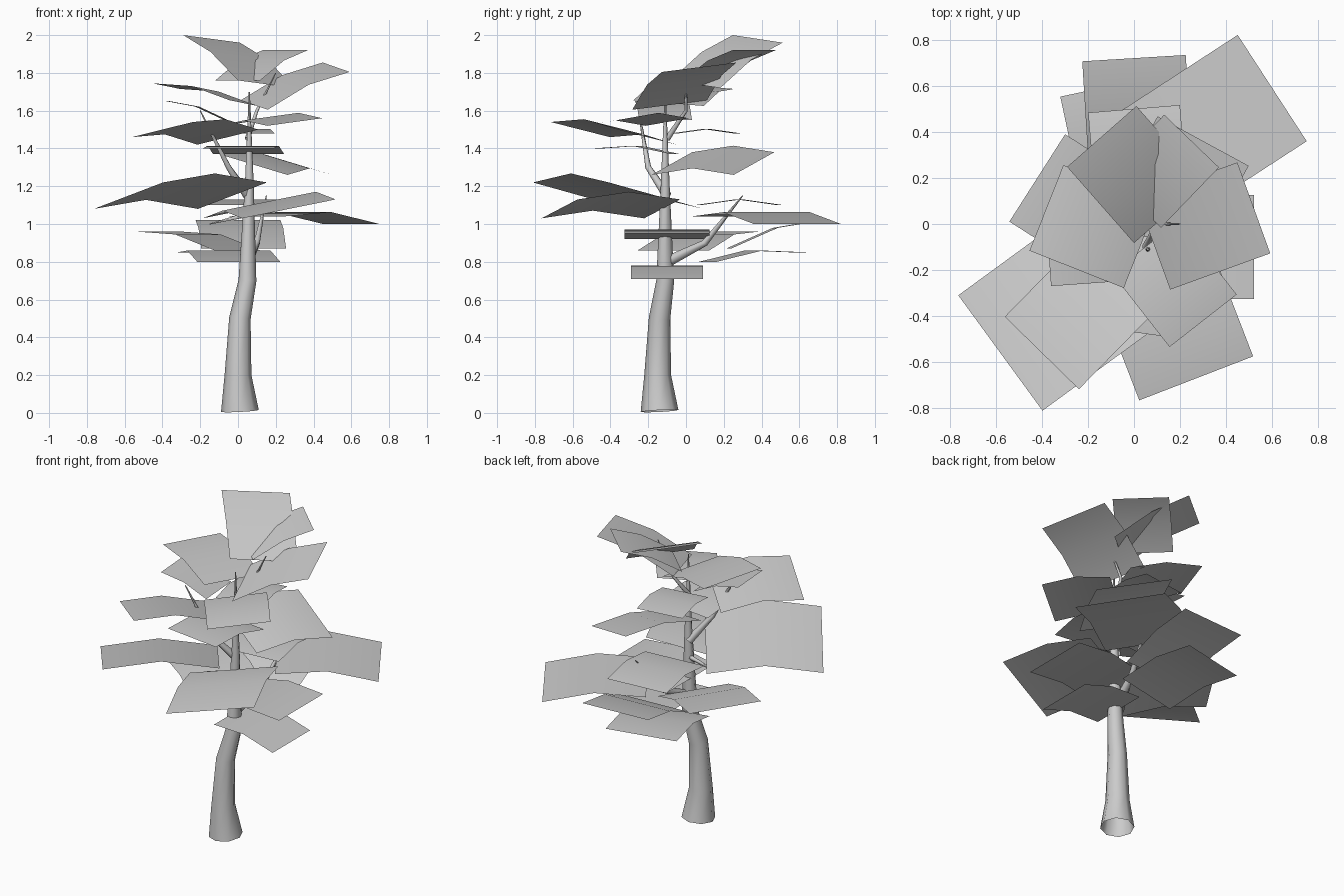
import bpy
import bmesh
from mathutils import Vector

cube = bpy.data.objects.get("Cube")
if cube:
    bpy.data.objects.remove(cube, do_unlink=True)

# Single pale grey material
grey = bpy.data.materials.new("pale_grey")
grey.use_nodes = True
colour = (.6, .6, .6, 1)
grey.diffuse_color = colour
grey.node_tree.nodes["Principled BSDF"].inputs["Base Color"].default_value = colour

UP = Vector((0, 0, 1))
TRUNK_AXIS = (.05, -.1)


def finish(bm, name):
    """Turn a bmesh into a smooth-shaded object with the grey material."""
    for face in bm.faces:
        face.smooth = True
    mesh = bpy.data.meshes.new(name)
    bm.to_mesh(mesh)
    bm.free()
    mesh.materials.append(grey)
    obj = bpy.data.objects.new(name, mesh)
    bpy.context.scene.collection.objects.link(obj)


def tapered_tube(name, path, radius, sides=6, flare=1):
    """Open tube that narrows towards the last point; flare widens its foot."""
    bm = bmesh.new()
    points = [Vector(p) for p in path]
    first, last = points[0], points[-1]
    rings = []
    for i, point in enumerate(points):
        before = points[max(i - 1, 0)]
        after = points[min(i + 1, len(points) - 1)]
        turn = UP.rotation_difference(after - before)
        size = max(radius * (last - point).length / (last - first).length, .003)
        if point == first:
            size *= flare
        ring = bmesh.ops.create_circle(bm, segments=sides, radius=size)["verts"]
        for vert in ring:
            vert.co = point + turn @ vert.co
        rings.append(ring)
    for low, high in zip(rings, rings[1:]):
        for k in range(sides):
            n = (k + 1) % sides
            bm.faces.new((low[k], low[n], high[n], high[k]))
    bmesh.ops.recalc_face_normals(bm, faces=bm.faces)
    finish(bm, name)


def leaf(name, tip, rise=0, width=.45, tilt=0, away_from=TRUNK_AXIS):
    """Arched sheet pointing outwards; tilt raises its left edge."""
    tip = Vector(tip)
    outward = (tip - Vector((*away_from, tip.z))).normalized()
    length = width * 1.1
    base = tip - outward * length - UP * rise
    half = (UP.cross(outward) * width + UP * tilt) / 2
    middle = (base + tip) / 2 + UP * length * .07
    bm = bmesh.new()
    rows = [(bm.verts.new(p - half), bm.verts.new(p + half)) for p in (base, middle, tip)]
    for near, far in zip(rows, rows[1:]):
        bm.faces.new((near[0], far[0], far[1], near[1]))
    finish(bm, name)


# Trunk, leaning slightly and flared at the foot
tapered_tube("trunk", [(.01, -.14, .01), (0, -.15, .2), (.01, -.14, .5), (.05, -.11, .7),
                       (.06, -.11, 1.2), (.06, -.11, 1.7)],
             radius=.08, sides=8, flare=1.25)

# Branches
tapered_tube("back_branch", [(.05, -.1, .8), (.1, .1, .9), (.15, .3, 1.15)], radius=.03)
tapered_tube("front_branch", [(.05, -.1, 1.15), (-.05, -.2, 1.3), (-.2, -.25, 1.6)], radius=.025)
tapered_tube("upper_branch", [(.05, -.1, 1.45), (.1, 0, 1.6), (.2, 0, 1.8)], radius=.016)
tapered_tube("side_branch", [(.05, -.1, 1.05), (-.15, -.1, 1)], radius=.015)

# Lower leaf sheets
leaf("lowest_left_leaf", tip=(.45, -.1, .71), rise=-.07, width=.38)
leaf("lowest_back_leaf", tip=(-.1, .6, .85), rise=.05)
leaf("lower_right_leaf", tip=(-.42, .2, .96), rise=.1)
leaf("lower_left_leaf", tip=(.52, -.1, .95), rise=.03)
leaf("lower_back_leaf", tip=(0, .72, 1.02), rise=.15)
leaf("broad_back_left_leaf", tip=(.6, .59, 1), rise=-.04, width=.55, away_from=(0, .2))

# Middle leaf sheets
leaf("broad_front_leaf", tip=(.27, -.67, 1.08), width=.53, tilt=.1)
leaf("middle_back_leaf", tip=(0, .5, 1.1), width=.4)
leaf("broad_front_right_leaf", tip=(-.58, -.56, 1.15), width=.62, tilt=.14)
leaf("middle_back_left_leaf", tip=(.3, .36, 1.32), tilt=.12)
leaf("middle_front_leaf", tip=(0, -.47, 1.4), rise=.03, width=.38)
leaf("small_back_leaf", tip=(0, .27, 1.48), width=.3)

# Upper leaf sheets
leaf("upper_front_right_leaf", tip=(-.4, -.56, 1.5), rise=.04, tilt=.08)
leaf("upper_front_left_leaf", tip=(.3, -.42, 1.54), width=.37, tilt=.04)
leaf("small_right_leaf", tip=(-.37, -.13, 1.65), rise=.1, width=.28)
leaf("upper_right_leaf", tip=(-.38, .07, 1.73), rise=.09, width=.4, tilt=.03)
leaf("upper_left_leaf", tip=(.52, .07, 1.83), rise=.2, width=.42, tilt=.05)
leaf("top_left_leaf", tip=(.25, .36, 1.92), rise=.16, width=.33, away_from=(0, .1))
leaf("top_right_leaf", tip=(-.14, .38, 1.98), rise=.24, width=.4, tilt=.04, away_from=(.15, .05))
